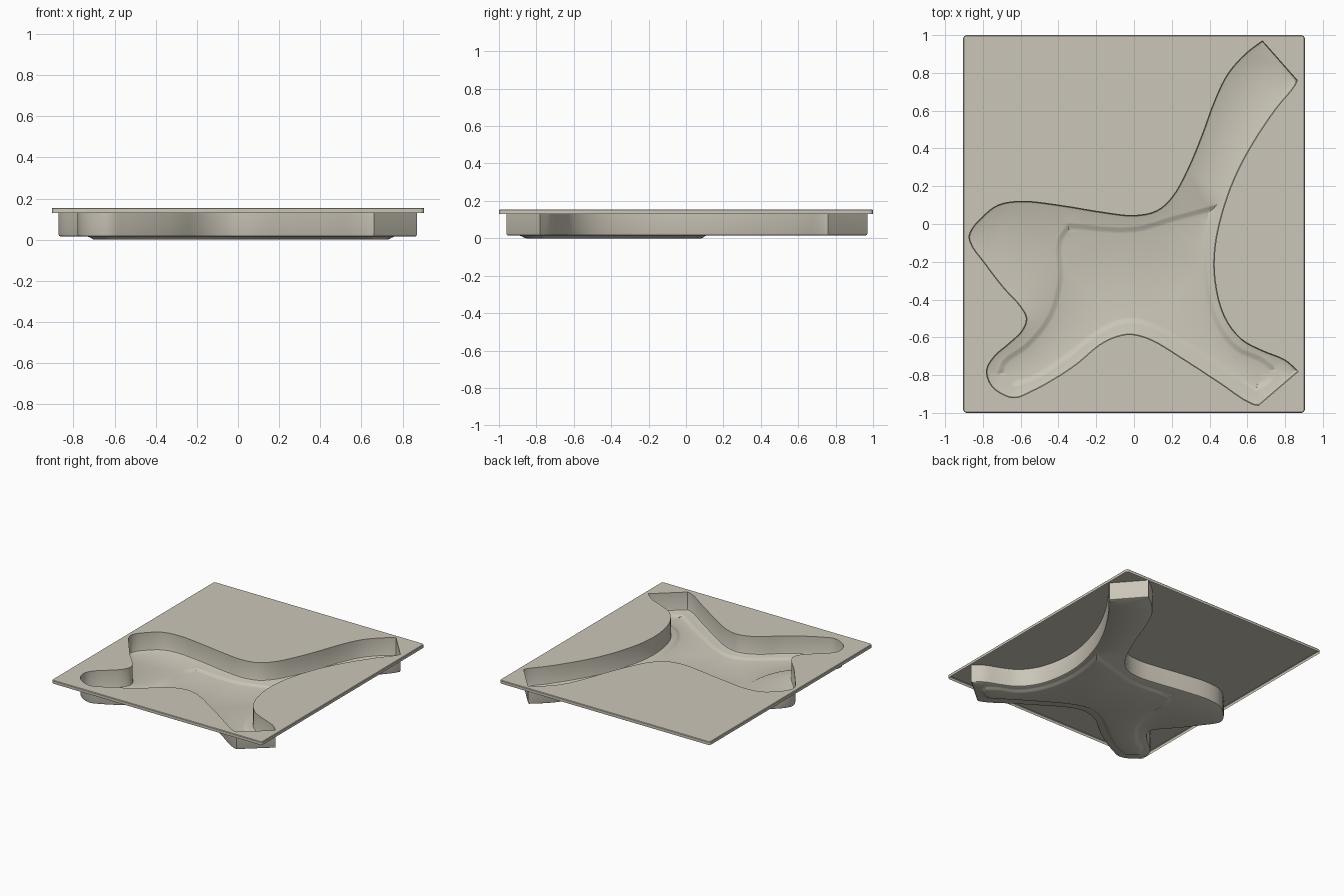
import bpy, bmesh, math
from mathutils import Vector

if "Cube" in bpy.data.objects:
    bpy.data.objects.remove(bpy.data.objects["Cube"])

TOP, LIP, FLOOR = 0.155, 0.13, 0.015

mat = bpy.data.materials.new("warm beige plastic")
mat.diffuse_color = (0.60, 0.565, 0.48, 1)
mat.use_nodes = True
mat.node_tree.nodes["Principled BSDF"].inputs["Base Color"].default_value = mat.diffuse_color

# Outline of the cavity, anticlockwise from the long arm's tip
OUTLINE = [
    (.68, .97), (.60, .91), (.50, .80), (.43, .66), (.36, .47), (.28, .28),
    (.20, .14), (.12, .07), (0, .045), (-.15, .06), (-.40, .10), (-.60, .12),
    (-.72, .10), (-.80, .04), (-.87, -.05), (-.87, -.09), (-.79, -.21),
    (-.69, -.34), (-.60, -.44), (-.57, -.50), (-.59, -.56), (-.66, -.63),
    (-.74, -.70), (-.78, -.77), (-.76, -.85), (-.70, -.90), (-.63, -.92),
    (-.55, -.89), (-.42, -.82), (-.30, -.74), (-.18, -.64), (-.10, -.60),
    (-.02, -.585), (.08, -.61), (.25, -.71), (.45, -.84), (.63, -.955),
    (.66, -.96), (.87, -.78), (.80, -.72), (.68, -.67), (.57, -.61),
    (.48, -.49), (.43, -.30), (.43, -.12), (.48, .10), (.55, .28),
    (.65, .46), (.76, .62), (.85, .73), (.865, .76)]

# Outline of the shallow pocket sunk in the cavity floor
POCKET = [
    (-.41, -.08), (-.35, .01), (0, -.01), (.20, .045), (.445, .11),
    (.40, -.12), (.40, -.30), (.45, -.50), (.55, -.64), (.68, -.70),
    (.76, -.76), (.74, -.83), (.64, -.89), (.28, -.66), (.10, -.56),
    (-.02, -.53), (-.13, -.56), (-.22, -.62), (-.35, -.72), (-.52, -.83),
    (-.64, -.87), (-.73, -.80), (-.70, -.72), (-.58, -.63), (-.46, -.48),
    (-.41, -.30)]


def smooth(points, steps=4, corner=math.radians(50)):
    """Round a closed outline, keeping sharp corners."""
    p = [Vector(q) for q in points]
    n, out = len(p), []
    tangents = []
    for i in range(n):
        a, b = p[i] - p[i - 1], p[(i + 1) % n] - p[i]
        tangents.append(None if a.angle(b) > corner
                        else (a.normalized() + b.normalized()).normalized())
    for i in range(n):
        a, b = p[i], p[(i + 1) % n]
        chord = b - a
        ta = tangents[i] * chord.length if tangents[i] else chord
        tb = (tangents[(i + 1) % n] * chord.length
              if tangents[(i + 1) % n] else chord)
        for k in range(steps):
            t = k / steps
            out.append(a * (2*t**3 - 3*t*t + 1) + ta * (t**3 - 2*t*t + t)
                       + b * (3*t*t - 2*t**3) + tb * (t**3 - t*t))
    return out


def inset(points, d):
    """Move a closed outline inward by d."""
    n = len(points)
    area = sum(points[i - 1].cross(points[i]) for i in range(n))
    s = 1 if area > 0 else -1
    out = []
    for i in range(n):
        t = (points[(i + 1) % n] - points[i - 1]).normalized()
        out.append(points[i] + Vector((-t.y, t.x)) * d * s)
    return out


def ring(bm, points, z):
    verts = [bm.verts.new((q.x, q.y, z)) for q in points]
    edges = [bm.edges.new((verts[i - 1], verts[i])) for i in range(len(verts))]
    return verts, edges


def skin(bm, a, b):
    for i in range(len(a)):
        bm.faces.new((a[i - 1], a[i], b[i], b[i - 1]))


def fill(bm, edges):
    bmesh.ops.triangle_fill(bm, use_beauty=True, edges=edges)


def finish(bm, name):
    bmesh.ops.recalc_face_normals(bm, faces=bm.faces)
    # Horizontal faces of the sheet look up
    if sum(f.normal.z * f.calc_area() for f in bm.faces) < 0:
        bmesh.ops.reverse_faces(bm, faces=bm.faces)
    mesh = bpy.data.meshes.new(name)
    bm.to_mesh(mesh)
    bm.free()
    mesh.materials.append(mat)
    obj = bpy.data.objects.new(name, mesh)
    bpy.context.collection.objects.link(obj)
    bpy.ops.object.select_all(action='DESELECT')
    obj.select_set(True)
    bpy.context.view_layer.objects.active = obj
    bpy.ops.object.shade_smooth_by_angle(angle=math.radians(32))


outline = smooth(OUTLINE)
pocket = smooth(POCKET)

# Flange: flat sheet around the opening with a short turned-down lip
R, W, H = 0.02, 0.905, 1.0
border = []
for c, (sx, sy) in enumerate([(1, 1), (-1, 1), (-1, -1), (1, -1)]):
    for k in range(5):
        a = math.pi / 2 * (c + k / 4)
        border.append(Vector((sx * (W - R) + R * math.cos(a),
                              sy * (H - R) + R * math.sin(a))))
bm = bmesh.new()
top, top_edges = ring(bm, inset(border, 0.004), TOP)
side, _ = ring(bm, border, TOP - 0.004)
lip, _ = ring(bm, border, LIP)
_, hole_edges = ring(bm, outline, TOP)
fill(bm, top_edges + hole_edges)
skin(bm, top, side)
skin(bm, side, lip)
finish(bm, "flange")

# Basin: upright wall, rounded foot, floor shelf and sunken pocket
bm = bmesh.new()
rings = [ring(bm, inset(outline, d), z) for d, z in
         [(0, TOP), (0, FLOOR + 0.012), (0.003, FLOOR + 0.004), (0.011, FLOOR)]]
for a, b in zip(rings, rings[1:]):
    skin(bm, a[0], b[0])
steps = [ring(bm, inset(pocket, d), z) for d, z in
         [(0, FLOOR), (0.012, 0.011), (0.026, 0.003), (0.038, 0)]]
fill(bm, rings[-1][1] + steps[0][1])
for a, b in zip(steps, steps[1:]):
    skin(bm, a[0], b[0])
fill(bm, steps[-1][1])
finish(bm, "basin")
